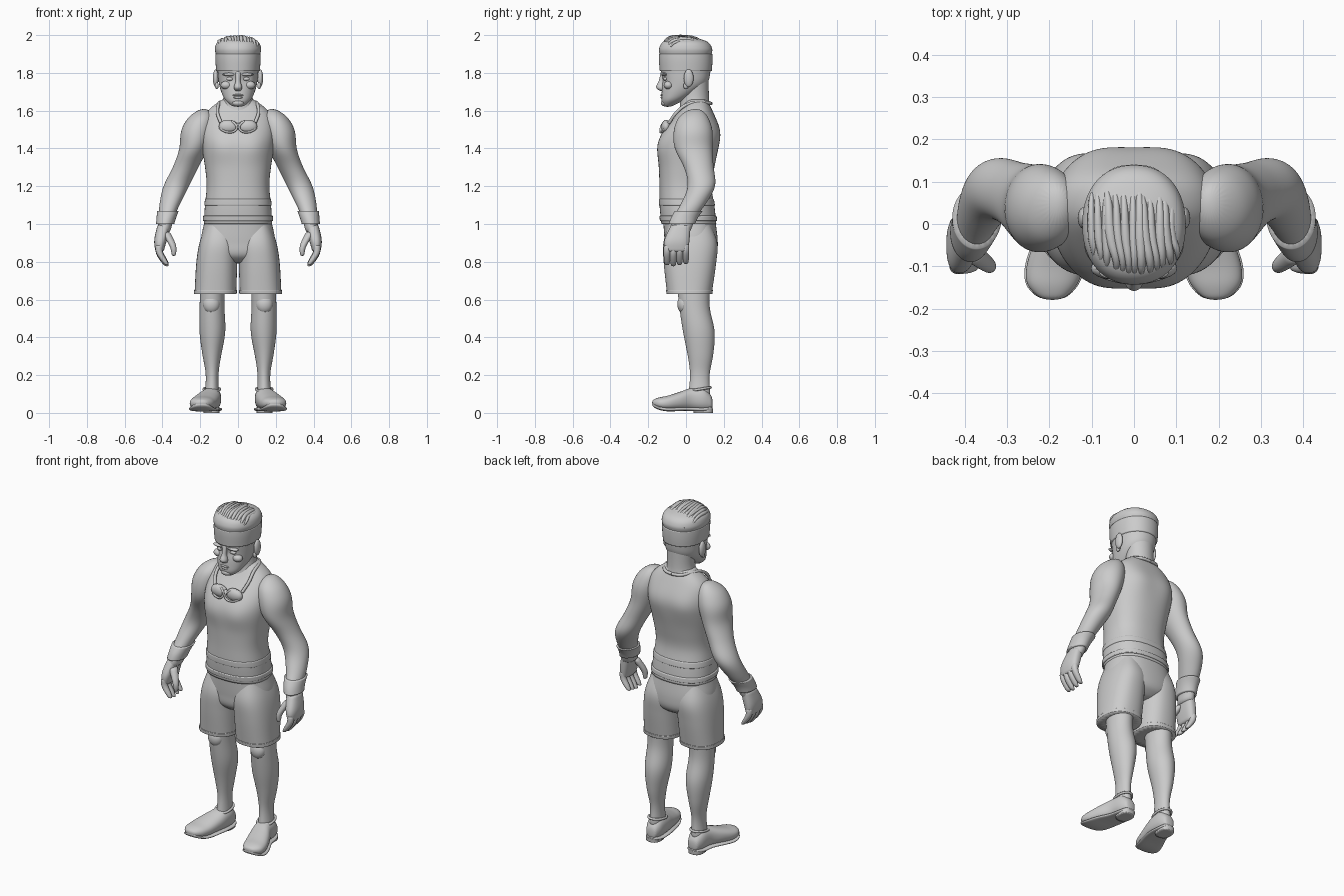
import bpy, bmesh, math, random
from mathutils import Vector

random.seed(4)
if "Cube" in bpy.data.objects:
    bpy.data.objects.remove(bpy.data.objects["Cube"])

clay = bpy.data.materials.new("clay_grey")
clay.use_nodes = True
clay.diffuse_color = (.6, .6, .6, 1)
clay.node_tree.nodes["Principled BSDF"].inputs["Base Color"].default_value = clay.diffuse_color


def place(name, data, mirror):
    data.materials.append(clay)
    obj = bpy.data.objects.new(name, data)
    bpy.context.collection.objects.link(obj)
    if mirror:
        obj.modifiers.new("mirror", "MIRROR").use_mirror_merge = False
    return obj


def place_bmesh(name, bm, mirror):
    bmesh.ops.recalc_face_normals(bm, faces=bm.faces)
    for face in bm.faces:
        face.smooth = True
    mesh = bpy.data.meshes.new(name)
    bm.to_mesh(mesh)
    bm.free()
    return place(name, mesh, mirror)


def section_at(keys, t):
    """Cross-section at position t, on a smooth spline through the key sections."""
    last = len(keys) - 1
    i = max(k for k in range(last) if k == 0 or keys[k][0] <= t)

    def slope(k):
        before, after = keys[max(k - 1, 0)], keys[min(k + 1, last)]
        return (after - before) / (after[0] - before[0])

    start, end = keys[i], keys[i + 1]
    gap = end[0] - start[0]
    s = (t - start[0]) / gap
    ease = s * s * (3 - 2 * s)
    bend = slope(i) * (1 - s) - slope(i + 1) * s
    return start.lerp(end, ease) + bend * gap * s * (1 - s)


def loft(name, rows, along="z", span=None, grow=0, power=2, mirror=False,
         sharp=False, swells=(), sides=24, rings=14):
    """Skin rounded rings: rows hold position, (low u,) high u, low v, high v."""
    keys = [Vector(r) if len(r) == 5 else Vector((r[0], -r[1], *r[1:])) for r in rows]
    low, high = span or (keys[0][0], keys[-1][0])
    margin = Vector((0, -grow, grow, -grow, grow))
    fullness = 3 / (2 + math.cos(math.tau / sides))
    bm = bmesh.new()
    crease = bm.edges.layers.float.new("crease_edge")
    skin = []
    for k in range(rings):
        t, u0, u1, v0, v1 = section_at(keys, low + (high - low) * k / (rings - 1)) + margin
        ring = []
        for i in range(sides):
            c, s = math.cos(math.tau * i / sides), math.sin(math.tau * i / sides)
            c, s = (math.copysign(abs(w) ** (2 / power), w) * fullness for w in (c, s))
            u, v = (u0 + u1 + (u1 - u0) * c) / 2, (v0 + v1 + (v1 - v0) * s) / 2
            p = Vector((u, v, t) if along == "z" else (u, t, v))
            for centre, radius, push in swells:
                reach = (Vector((abs(p.x), p.y, p.z)) - Vector(centre)).length / radius
                p.y += push * math.exp(-reach * reach)
            ring.append(bm.verts.new(p))
        skin.append(ring)
    for a, b in zip(skin, skin[1:]):
        for i in range(sides):
            bm.faces.new((a[i], a[i - 1], b[i - 1], b[i]))
    for ring in (skin[0], skin[-1]):
        for edge in bm.faces.new(ring).edges:
            edge[crease] = float(sharp)
    smooth = place_bmesh(name, bm, mirror).modifiers.new("smooth", "SUBSURF")
    smooth.levels = smooth.render_levels = 2 if sides > 12 else 1


def ball(name, centre, size, mirror=False):
    bm = bmesh.new()
    bmesh.ops.create_uvsphere(bm, u_segments=24, v_segments=16, radius=1)
    bmesh.ops.scale(bm, vec=size, verts=bm.verts)
    bmesh.ops.translate(bm, vec=centre, verts=bm.verts)
    place_bmesh(name, bm, mirror)


def cord(name, points, radius, mirror=False, taper=0, closed=False):
    curve = bpy.data.curves.new(name, "CURVE")
    curve.dimensions = "3D"
    curve.bevel_depth, curve.bevel_resolution, curve.use_fill_caps = radius, 2, True
    spline = curve.splines.new("BEZIER")
    spline.bezier_points.add(len(points) - 1)
    spline.use_cyclic_u, spline.resolution_u = closed, 6
    for i, (knot, p) in enumerate(zip(spline.bezier_points, points)):
        knot.co = p
        knot.handle_left_type = knot.handle_right_type = "AUTO"
        knot.radius = 1 - taper * abs(2 * i / (len(points) - 1) - 1)
    place(name, curve, mirror)


def loop(centre, across, up):
    """Eight points round an ellipse spanned by two vectors."""
    turns = [math.tau * k / 8 for k in range(8)]
    return [Vector(centre) + Vector(across) * math.cos(a) + Vector(up) * math.sin(a) for a in turns]


# Sleeveless shirt with chest and shoulder blade swells, hem and waist fold
shirt = [(1, .18, -.13, .16), (1.1, .175, -.14, .15), (1.2, .165, -.14, .134),
         (1.3, .174, -.143, .15), (1.42, .192, -.145, .172), (1.5, .194, -.115, .176),
         (1.6, .165, -.035, .14), (1.66, .08, 0, .11)]
loft("tank_top", shirt, power=2.4, sharp=True, rings=18,
     swells=[((.085, -.14, 1.41), .07, -.014), ((.1, .17, 1.47), .08, .012)])
loft("shirt_hem", shirt, span=(1.01, 1.05), grow=.006, power=2.4, rings=5)
loft("waist_fold", shirt, span=(1.09, 1.14), grow=.003, power=2.4, rings=5)

# Arms and wristbands
arm = [(.95, .36, .43, -.09, .02), (1.03, .34, .42, -.07, .05), (1.1, .31, .416, -.03, .1),
       (1.2, .26, .395, .01, .155), (1.3, .21, .345, -.01, .146), (1.4, .16, .31, -.06, .14),
       (1.5, .13, .3, -.064, .14), (1.58, .13, .25, -.03, .11), (1.61, .16, .2, .02, .08)]
loft("arm", arm, mirror=True, rings=20)
loft("wristband", arm, span=(1, 1.07), grow=.011, mirror=True, sharp=True, rings=5)

# Hands
loft("palm", [(.85, .395, .436, -.11, .01), (.91, .378, .444, -.116, .018),
              (1, .36, .425, -.075, .025)], power=2.5, mirror=True, rings=8)
for i, label in enumerate(("index", "middle", "ring", "little")):
    y, tip = .033 * i - .1, .775 + .006 * abs(i - 1)
    bend = [(0, .375, .011), (.03, .395, .017), (.07, .417, .018), (.11, .417, .018)]
    loft(label + "_finger", [(tip + h, x - r, x + r, y - r, y + r) for h, x, r in bend],
         mirror=True, sides=12, rings=8)
loft("thumb", [(.83, .33, .35, -.11, -.09), (.88, .326, .36, -.116, -.08),
               (.96, .36, .41, -.09, -.04)], mirror=True, sides=12, rings=8)

# Shorts
loft("shorts_hips", [(.79, .06, -.05, .1), (.83, .16, -.1, .155), (.9, .195, -.112, .168),
                     (1.02, .176, -.12, .155)], power=2.4)
shorts_leg = [(.63, .01, .23, -.1, .136), (.8, .004, .22, -.118, .16),
              (.9, .002, .204, -.12, .166), (1, .03, .17, -.09, .13)]
loft("shorts_leg", shorts_leg, power=2.4, mirror=True, sharp=True)
loft("shorts_cuff", shorts_leg, span=(.63, .65), grow=.003, power=2.4, mirror=True,
     sharp=True, rings=4)

# Legs and kneecaps
loft("leg", [(.08, .1, .178, .01, .13), (.2, .104, .17, .022, .124), (.3, .09, .187, .01, .143),
             (.43, .067, .204, -.016, .152), (.56, .072, .203, -.035, .125),
             (.7, .07, .2, -.05, .13)], mirror=True, rings=18)
ball("kneecap", (.14, -.01, .575), (.045, .036, .05), mirror=True)

# Shoes with sole, heel and ankle collar
shoe = [(-.18, .17, .216, .04, .066), (-.15, .138, .25, .022, .08), (-.1, .118, .254, .012, .09),
        (-.03, .1, .23, .014, .112), (.03, .09, .2, .014, .132), (.1, .092, .186, .012, .13),
        (.142, .11, .165, .02, .08)]
loft("shoe", shoe, along="y", power=2.3, mirror=True, rings=18)
loft("shoe_sole", [(y, a - .004, b + .004, base - .004, base + .016) for y, a, b, base, top in shoe],
     along="y", power=3, mirror=True)
loft("shoe_heel", [(0, .098, .182, .04, .142), (.024, .096, .184, .036, .144)],
     power=2.6, mirror=True, sharp=True, rings=3)
cord("shoe_collar", loop((.139, .07, .125), (.042, 0, 0), (0, .06, .01)), .007,
     mirror=True, closed=True)

# Neck, head and headband
loft("neck", [(1.52, .12, -.07, .14), (1.6, .098, -.035, .132), (1.66, .078, -.03, .122),
              (1.78, .08, -.02, .12)])
head = [(1.62, .025, -.117, -.08), (1.65, .063, -.129, -.02), (1.69, .085, -.129, .05),
        (1.74, .1, -.126, .11), (1.8, .107, -.131, .128), (1.9, .113, -.136, .132),
        (1.95, .1, -.12, .12)]
loft("head", head, power=2.15, rings=24, sides=32, swells=[((.042, -.125, 1.768), .024, .014)])
loft("headband", head, span=(1.81, 1.9), grow=.007, power=2.15, sharp=True, rings=6)

# Face
loft("nose", [(1.703, .014, -.137, -.11), (1.72, .023, -.16, -.11), (1.755, .013, -.145, -.11),
              (1.81, .016, -.132, -.11)], sides=16, rings=10)
ball("eye", (.042, -.108, 1.768), (.02, .011, .01), mirror=True)
ball("brow", (.046, -.115, 1.792), (.036, .016, .009), mirror=True)
ball("cheekbone", (.062, -.093, 1.735), (.03, .025, .022), mirror=True)
ball("upper_lip", (0, -.126, 1.682), (.029, .01, .006))
ball("lower_lip", (0, -.125, 1.67), (.025, .01, .007))
ball("chin", (0, -.113, 1.641), (.032, .02, .018))
ball("ear", (.118, .014, 1.772), (.015, .026, .047), mirror=True)
ball("ear_lobe", (.112, 0, 1.732), (.01, .014, .018), mirror=True)

# Hair mass with swept back locks
loft("hair", [(1.89, .115, -.138, .133), (1.93, .122, -.142, .138), (1.97, .1, -.115, .105),
              (1.99, .04, -.06, .03)], power=2.2)
for k in range(-6, 7):
    x = .016 * k
    round_off = math.sqrt(1 - (x / .13) ** 2)
    crown = 1.908 + .07 * round_off
    sway = random.uniform(0, .03)
    cord("hair_lock", [
        (x, -.13 * round_off, 1.925), (x + sway / 4, -.1 * round_off, crown),
        (x - sway / 4, -.03, crown + .01), (x - sway / 2, .06, crown),
        (x * .9 - sway, .125 * round_off, 1.925)], random.uniform(.011, .015), taper=.75)

# Goggles hanging at the neck
ball("goggle_lens", (.05, -.105, 1.515), (.052, .026, .036), mirror=True)
cord("goggle_rim", loop((.05, -.12, 1.515), (.044, .012, .004), (0, .01, .029)), .006,
     mirror=True, closed=True)
ball("goggle_bridge", (0, -.112, 1.52), (.022, .016, .014))
cord("goggle_strap", [(.09, -.09, 1.535), (.108, -.055, 1.585), (.104, 0, 1.63),
                      (.09, .07, 1.645), (.05, .122, 1.64), (0, .133, 1.637)], .009, mirror=True)
